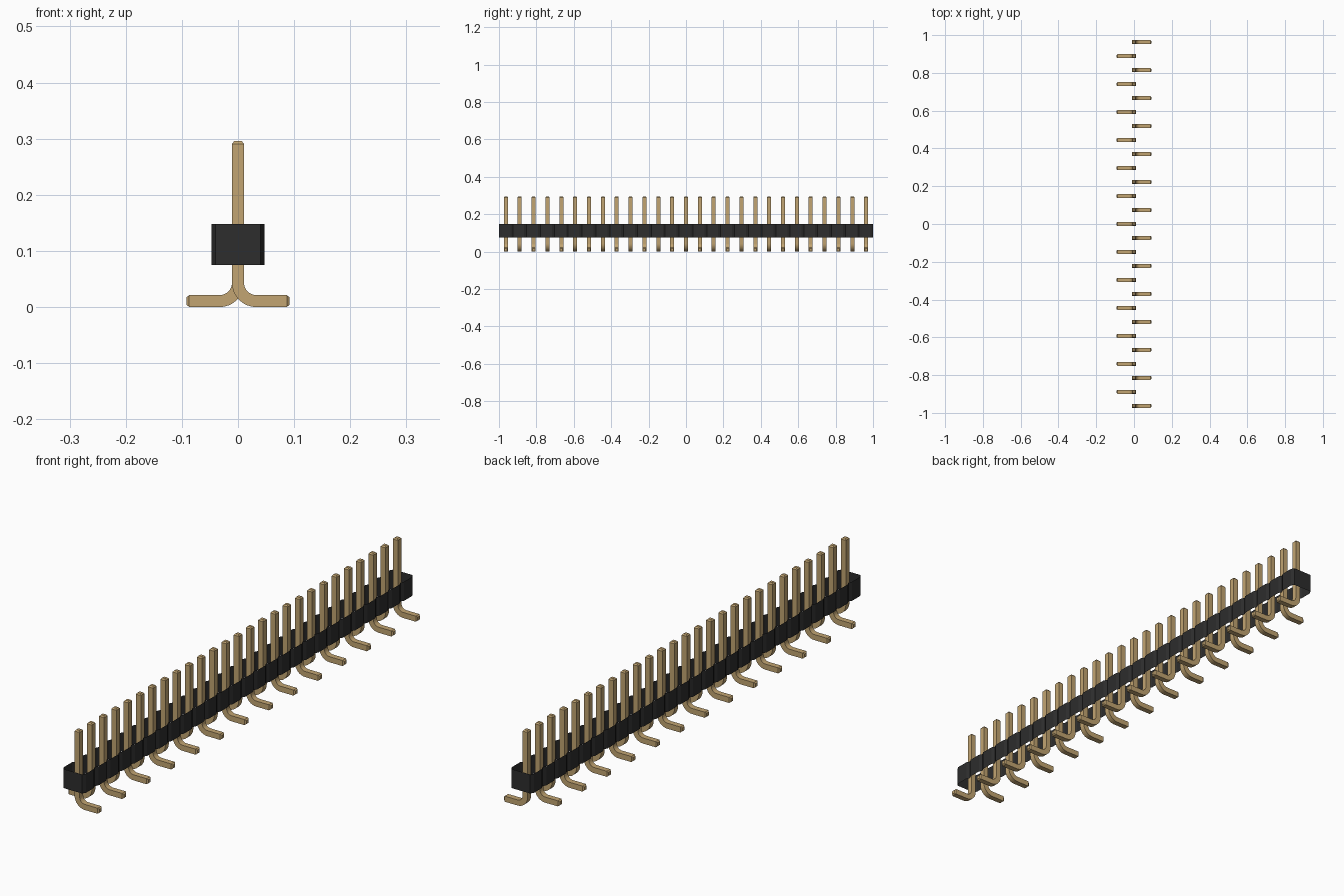
import bpy, bmesh, math
from mathutils import Vector

cube = bpy.data.objects.get("Cube")
if cube:
    bpy.data.objects.remove(cube)

COUNT = 27
PITCH = 2 / COUNT
HALF = 0.0107          # half thickness of a pin
BEND = 0.0325          # centreline radius of the bend


def material(name, color):
    m = bpy.data.materials.new(name)
    m.use_nodes = True
    m.diffuse_color = color
    m.node_tree.nodes["Principled BSDF"].inputs["Base Color"].default_value = color
    return m


def finish(name, bm, mat):
    mesh = bpy.data.meshes.new(name)
    bm.to_mesh(mesh)
    bm.free()
    mesh.materials.append(mat)
    ob = bpy.data.objects.new(name, mesh)
    bpy.context.collection.objects.link(ob)
    return ob


gold = material("brass gold", (0.54, 0.375, 0.168, 1))
black = material("black plastic", (0.026, 0.026, 0.026, 1))

# Housing: scalloped wall, open above and below
side = []
for i in range(COUNT):
    y = -1 + i * PITCH
    side += [(0.04, y), (0.047, y + 0.013), (0.047, y + PITCH - 0.013)]
side.append((0.04, 1))
outline = side + [(-x, y) for x, y in reversed(side)]
bm = bmesh.new()
low = [bm.verts.new((x, y, 0.075)) for x, y in outline]
high = [bm.verts.new((x, y, 0.148)) for x, y in outline]
for i in range(len(outline)):
    j = (i + 1) % len(outline)
    bm.faces.new((low[i], low[j], high[j], high[i]))
finish("housing", bm, black)

# Pin path: x, z, direction angle, section scale (tapered at both tips)
path = [(0, 0.296, 0, 0.6), (0, 0.291, 0, 1)]
centre_z = HALF + BEND
for k in range(9):
    a = math.radians(90) * k / 8
    path.append((BEND * (1 - math.cos(a)), centre_z - BEND * math.sin(a), a, 1))
path += [(0.087, HALF, math.pi / 2, 1), (0.092, HALF, math.pi / 2, 0.6)]

# Sweep a square section along the path
bm = bmesh.new()
rings = []
for x, z, a, s in path:
    across = Vector((math.cos(a), 0, math.sin(a))) * HALF * s
    depth = Vector((0, HALF * s, 0))
    mid = Vector((x, 0, z))
    rings.append([bm.verts.new(mid + across * u + depth * v)
                  for u, v in ((-1, -1), (1, -1), (1, 1), (-1, 1))])
for r, q in zip(rings, rings[1:]):
    for i in range(4):
        j = (i + 1) % 4
        bm.faces.new((r[i], r[j], q[j], q[i]))
bm.faces.new(rings[0])
bm.faces.new(rings[-1])
bmesh.ops.recalc_face_normals(bm, faces=bm.faces)
pin = finish("pin_01", bm, gold)
bpy.ops.object.select_all(action="DESELECT")
pin.select_set(True)
bpy.context.view_layer.objects.active = pin
bpy.ops.object.shade_smooth_by_angle(angle=math.radians(20))

# Row of pins with feet alternating left and right
for i in range(COUNT):
    ob = pin
    if i:
        ob = pin.copy()
        ob.name = f"pin_{i + 1:02d}"
        bpy.context.collection.objects.link(ob)
    ob.location.y = -1 + (i + 0.5) * PITCH
    ob.rotation_euler.z = math.pi * (i % 2)
